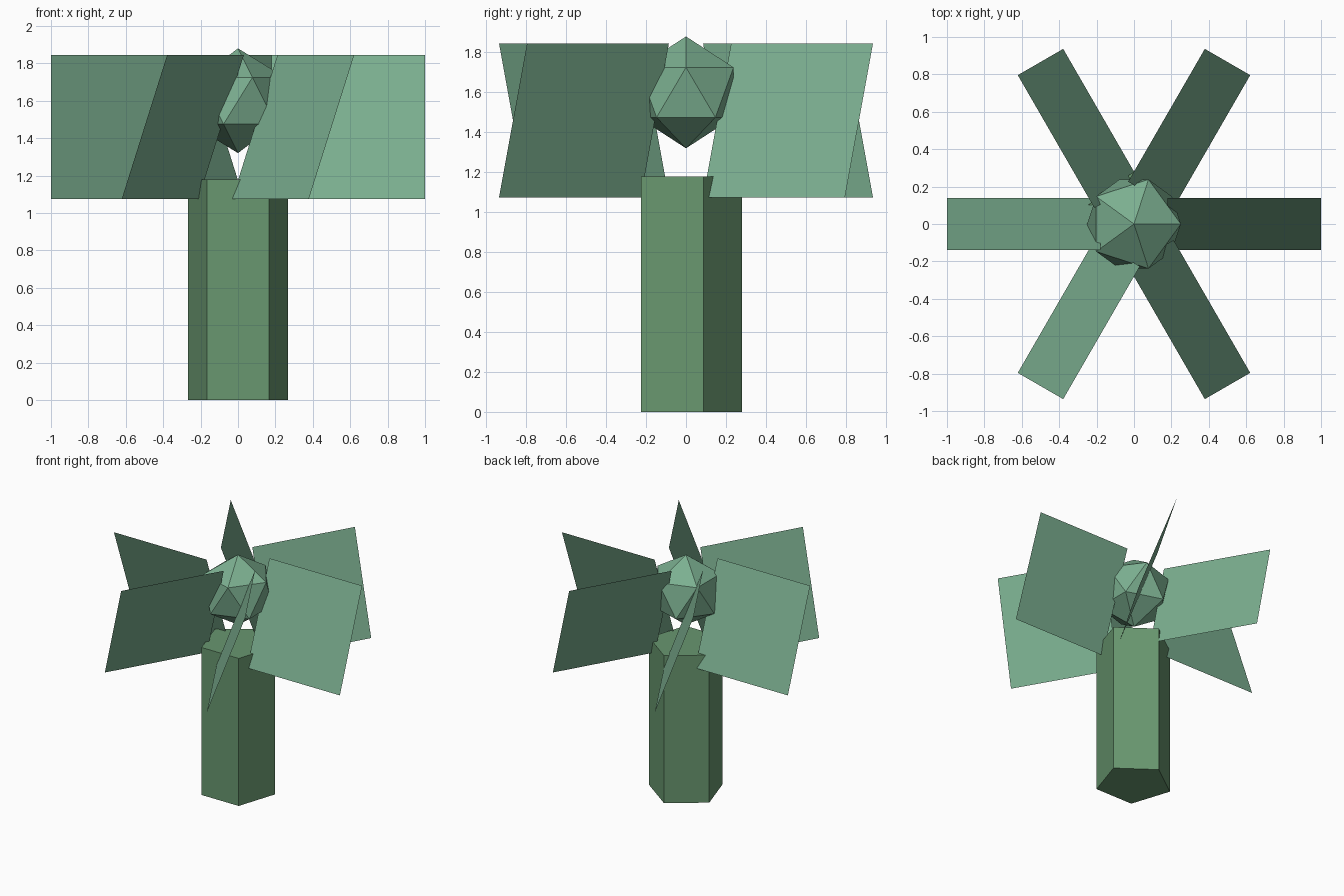
import bpy
from math import radians
from mathutils import Matrix

if "Cube" in bpy.data.objects:
    bpy.data.objects.remove(bpy.data.objects["Cube"])


def material(name, color):
    m = bpy.data.materials.new(name)
    m.diffuse_color = (*color, 1)
    m.use_nodes = True
    m.node_tree.nodes["Principled BSDF"].inputs["Base Color"].default_value = m.diffuse_color
    return m


bark = material("trunk_green", (0.14, 0.31, 0.16))
leaf = material("leaf_green", (0.20, 0.43, 0.28))


def finish(name, mat, transform):
    # Bake the placement into the mesh, then name and colour the part
    ob = bpy.context.object
    ob.name = ob.data.name = name
    ob.matrix_world = Matrix.Identity(4)
    ob.data.transform(transform)
    ob.data.materials.append(mat)


# Five-sided trunk, one corner pointing to the back
bpy.ops.mesh.primitive_cylinder_add(vertices=5, radius=0.28, depth=1.18)
finish("trunk", bark, Matrix.Translation((0, 0, 0.59)))

# Faceted bud floating above the trunk
bpy.ops.mesh.primitive_ico_sphere_add(subdivisions=1, radius=0.28)
finish("bud", leaf, Matrix.Translation((0, 0, 1.60)))

# Six flat square leaves, each tilted 20 degrees from upright, fanned round the bud
for i in range(6):
    bpy.ops.mesh.primitive_plane_add(size=0.82)
    finish(f"leaf_{i + 1}", leaf,
           Matrix.Rotation(radians(60 * i), 4, 'Z')
           @ Matrix.Translation((0.59, 0, 1.46))
           @ Matrix.Rotation(radians(70), 4, 'X'))
